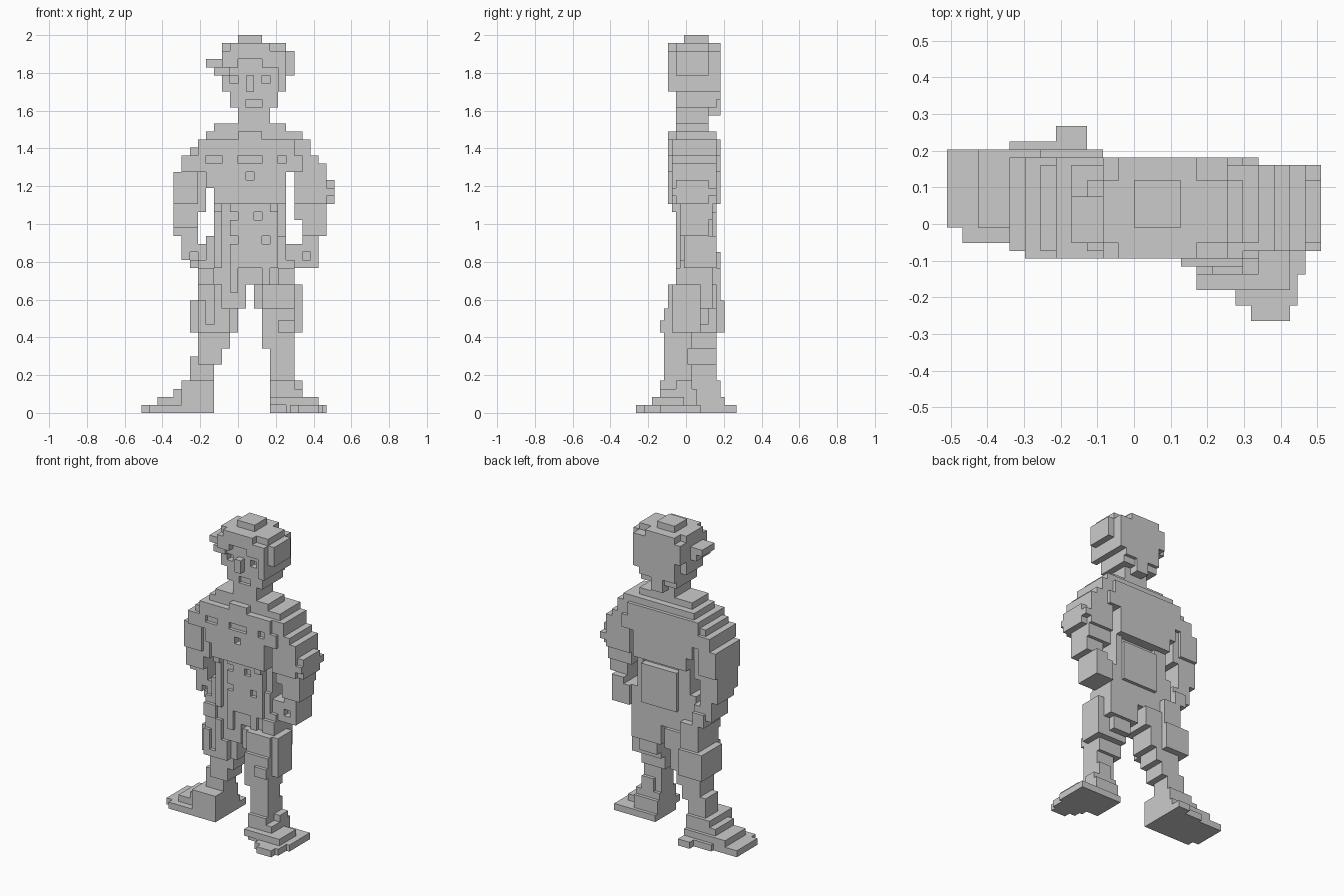
import bpy
import bmesh
from mathutils import Vector

UNIT = 2 / 47            # edge of one block
HALF = UNIT / 2          # all solids live on a half-block lattice
Y_SHIFT = -0.0095

cube = bpy.data.objects.get("Cube")
if cube:
    bpy.data.objects.remove(cube, do_unlink=True)

grey = bpy.data.materials.new("plain grey")
grey.use_nodes = True
colour = (0.6, 0.6, 0.6, 1)
grey.diffuse_color = colour
grey.node_tree.nodes["Principled BSDF"].inputs["Base Color"].default_value = colour

parts = {}
occupied = set()


def cells(box):
    """Half-block cells inside a box given as x, y and z ranges."""
    a, b, c, d, e, f = (int(round(n * 2)) for n in box)
    return {(x, y, z) for x in range(a, b) for y in range(c, d) for z in range(e, f)}


def part(name, boxes, cuts=()):
    """Union the boxes, carve the cuts, keep what is not already taken."""
    solid = set()
    for box in boxes:
        solid |= cells(box)
    for box in cuts:
        solid -= cells(box)
    solid -= occupied
    occupied.update(solid)
    parts[name] = solid


def build(name, solid):
    """Skin the exposed sides of a part and merge its flat faces."""
    bm = bmesh.new()
    verts = {}

    def corner(p):
        if p not in verts:
            verts[p] = bm.verts.new(Vector(p) * HALF + Vector((0, Y_SHIFT, 0)))
        return verts[p]

    for cell in sorted(solid):
        for axis in range(3):
            u, w = (axis + 1) % 3, (axis + 2) % 3
            for side in (0, 1):
                near = list(cell)
                near[axis] += 1 if side else -1
                if tuple(near) in occupied:
                    continue
                ring = []
                for du, dw in ((0, 0), (1, 0), (1, 1), (0, 1)):
                    p = list(cell)
                    p[axis] += side
                    p[u] += du
                    p[w] += dw
                    ring.append(corner(tuple(p)))
                bm.faces.new(ring if side else ring[::-1])
    bmesh.ops.dissolve_limit(bm, angle_limit=0.01, verts=bm.verts[:], edges=bm.edges[:])
    mesh = bpy.data.meshes.new(name)
    bm.to_mesh(mesh)
    bm.free()
    mesh.materials.append(grey)
    bpy.context.collection.objects.link(bpy.data.objects.new(name, mesh))


# Head: stacked slabs, with sunken eyes and mouth and a raised nose
part("head", [
    (0, 4, -1, 3, 36, 39),
    (-1, 5, -1, 4, 38, 40),
    (-1, 5, 4, 4.5, 39, 40),
    (-2, 6, -1, 4.5, 40, 43),
    (1, 2, -2, -1, 40, 42),
    (1, 3, 3, 4.5, 37, 39),
], [
    (-1, 0, -1, 0, 41, 42),
    (3, 4, -1, 0, 41, 42),
    (1, 3, -1, -0.5, 38, 39),
    (-2, -1, 3, 4.5, 40, 42),
])

# Hair: cap, fringe and a tuft on each side
part("hair", [
    (0, 3, 0, 3, 46, 47),
    (-2, 6, -1, 3, 45, 46),
    (-1, 4, 3, 4.5, 45, 46),
    (-2, 6, -1, 4.5, 43, 45),
    (-1, 4, -2, -1, 44, 46),
    (-4, -2, -1, 2, 43, 44),
    (-3, -1, -1.5, 2, 42, 43),
    (-2, 0, -2, -1, 43, 45),
    (3, 6, -2, -1, 43, 45),
    (5, 6, -2, 0, 40, 43),
    (6, 7, -1, 3, 42, 45),
])

# Shirt: stepped shoulders over a broad chest
shoulders = [(-3, 6, -1, 3, 35, 36), (-4, 8, -1, 4, 34, 35),
             (-5, 9, -1.5, 4, 33, 34), (-6, 9, -1.5, 4, 32, 33)]
part("shirt", shoulders + [
    (-5, 7, -2, 4.5, 32, 34),
    (-5, 8, -2, 4.5, 30, 32),
    (-4, 6, -2, 4.5, 28, 30),
    (-3, 6, -2, 4.5, 26, 28),
    (0, 3, -2, -1, 34, 35),
], [
    (1, 2, -2, -1, 29, 30),
    (0, 3, -2, -1.5, 31, 32),
    (-4, -2, -2, -1.5, 31, 32),
    (5, 6, -2, -1.5, 31, 32),
])

# Waist with front folds and a raised back panel
part("waist", [
    (-3, 5, -0.5, 3.5, 21, 26),
    (5, 6, 0, 3.5, 22, 26),
    (-4, 6, -0.5, 3.5, 18, 22),
    (-1, 5, 3.5, 4, 19, 25),
    (-3, -2, -1, -0.5, 18, 26),
    (4, 5, -1, -0.5, 18, 26),
    (-1, 4, -1, -0.5, 19, 26),
    (-3, -2, -1.5, -1, 25, 26),
    (4, 5, -1.5, -1, 25, 26),
], [
    (-1, 5, 3, 3.5, 25, 26),
    (-1, 0, -1, -0.5, 24, 25),
    (2, 3, -1, -0.5, 24, 25),
    (-1, 0, -1, -0.5, 21, 22),
    (3, 4, -1, -0.5, 21, 22),
])

# Right arm
part("right_arm", [
    (-7, -4, -2, 4.5, 30, 32),
    (-8, -5, -1.5, 4.5, 26, 30),
    (-5, -4, -1, 4, 25, 30),
    (-8, -5, -1, 4, 23, 26),
    (-8, -5, 0, 4, 22, 23),
    (-7, -5, 0, 4, 19, 22),
    (-7, -4, 0.5, 4, 19, 21),
    (-6, -4, 0.5, 4.5, 18, 20),
], [(-6, -5, 0, 1, 19, 20)])

# Left arm, bent outward at the elbow
part("left_arm", [
    (7, 10, -1.5, 4, 31, 32),
    (7, 11, -1.5, 4, 26, 31),
    (7, 12, -1, 3, 26, 29),
    (8, 12, -1.5, 4, 27, 28),
    (7, 11, -0.5, 3.5, 24, 26),
    (8, 11, -0.5, 3, 22, 24),
    (8, 10, 0, 4, 18, 22),
    (7, 8, 0, 4, 18, 21),
], [(8, 9, 0, 1, 19, 20)])

# Trousers: hips and loose knee-length legs, left leg ahead of the right
part("hips", [
    (-5, 7, -0.5, 3.5, 16, 19),
    (-5, -4, 0, 3.5, 19, 21),
    (6, 7, 0, 3.5, 19, 21),
    (-1, 4, -1, -0.5, 18, 19),
    (-1, 0, -1, -0.5, 15, 18),
    (3, 4, -1, -0.5, 15, 18),
    (-5, -3, -1, -0.5, 16, 18),
    (5, 7, -1, -0.5, 16, 18),
])
part("right_trouser_leg", [
    (-5, 1, -0.5, 4, 13, 16),
    (-6, 0, 0, 4, 10, 14),
    (-5, -1, -1, 0, 10, 13),
    (-6, -2, 4, 5, 10, 14),
    (-5, -2, 3.5, 4.5, 14, 18),
    (-3, -2, -1, -0.5, 12, 16),
    (-5, -4, -1, -0.5, 11, 14),
], [(-4, -3, -1, -0.5, 11, 13)])
part("left_trouser_leg", [
    (2, 7, -1.5, 3.5, 13, 16),
    (3, 7, -2, 2, 10, 16),
    (7, 8, -1.5, 2, 10, 16),
    (3, 7, -2.5, 2, 10, 13),
    (5, 7, -3, -2.5, 10, 11.5),
    (3, 6, 2, 3, 11, 13),
])

# Shins
part("right_shin", [
    (-5, -1, 0.5, 4, 8, 10),
    (-5, -2, 0.5, 4, 6, 8),
    (-6, -3, 1, 4, 4, 7),
])
part("left_shin", [
    (3, 7, -2.5, 1, 8, 10),
    (4, 7, -2.5, 0.5, 4, 8),
    (5, 7, -2.5, 1, 3, 6),
])

# Shoes: raised heel stepping down to a flat toe
part("right_shoe", [
    (-7, -3, -1, 4.5, 0, 4),
    (-8, -3, 0, 4.5, 2, 3),
    (-10, -3, 0, 5, 1, 2),
    (-12, -3, 0, 5, 0, 1),
    (-11, -3, -1, 5, 0, 1),
    (-8, -3, 4, 5.5, 0, 1),
    (-5, -3, 4, 6.5, 0, 1),
])
part("left_shoe", [
    (4, 8, -3, 1, 0, 4),
    (4, 8, 1, 1.5, 0, 3),
    (4, 10, -4, 0, 1, 2),
    (4, 11, -3, 2, 0, 1),
    (6, 10.5, -4, 0, 0, 1),
    (6.5, 10.5, -5, 0, 0, 1),
    (7.5, 10, -6, 0, 0, 1),
], [(7, 8, -3, -1, 3, 4)])

for part_name, solid_cells in parts.items():
    build(part_name, solid_cells)
